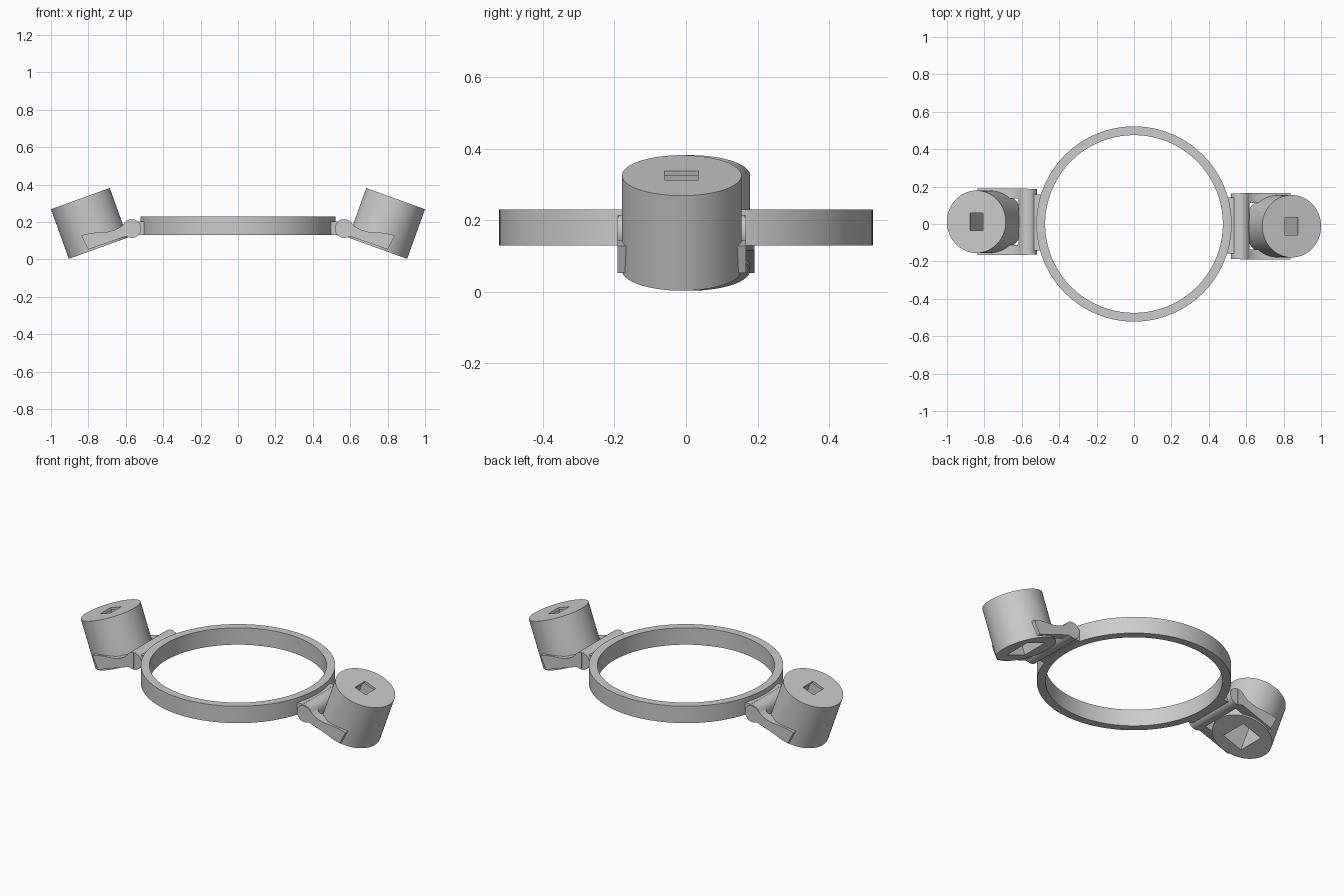
import bpy, bmesh, math
from mathutils import Matrix, Vector

if "Cube" in bpy.data.objects:
    bpy.data.objects.remove(bpy.data.objects["Cube"])

grey = bpy.data.materials.new("light_grey")
grey.diffuse_color = (0.6, 0.6, 0.6, 1)
grey.use_nodes = True
grey.node_tree.nodes["Principled BSDF"].inputs["Base Color"].default_value = grey.diffuse_color

TILT = math.radians(19.8)
OFF = -0.012                       # pods sit slightly off the centre line
POD_AT = Matrix.Translation((0.795, OFF, 0.1925)) @ Matrix.Rotation(TILT, 4, 'Y')
R, H = 0.167, 0.282


def make(name, bm, matrix=Matrix()):
    bm.transform(matrix)
    bmesh.ops.recalc_face_normals(bm, faces=bm.faces)
    me = bpy.data.meshes.new(name)
    bm.to_mesh(me)
    bm.free()
    me.materials.append(grey)
    ob = bpy.data.objects.new(name, me)
    bpy.context.collection.objects.link(ob)
    return ob


def cylinder(name, r, h, matrix, n=64):
    bm = bmesh.new()
    bmesh.ops.create_cone(bm, cap_ends=True, segments=n, radius1=r, radius2=r, depth=h)
    return make(name, bm, matrix)


def box(name, size, centre, matrix=Matrix()):
    bm = bmesh.new()
    bmesh.ops.create_cube(bm, size=1)
    bmesh.ops.scale(bm, vec=size, verts=bm.verts)
    bmesh.ops.translate(bm, vec=centre, verts=bm.verts)
    return make(name, bm, matrix)


def prism(name, pts, y0, y1):
    bm = bmesh.new()
    face = bm.faces.new([bm.verts.new((x, y0, z)) for x, z in pts])
    ext = bmesh.ops.extrude_face_region(bm, geom=[face])
    verts = [v for v in ext["geom"] if isinstance(v, bmesh.types.BMVert)]
    bmesh.ops.translate(bm, vec=(0, y1 - y0, 0), verts=verts)
    return make(name, bm)


def cut(ob, cutter):
    mod = ob.modifiers.new("cut", 'BOOLEAN')
    mod.operation, mod.solver, mod.object = 'DIFFERENCE', 'EXACT', cutter
    dg = bpy.context.evaluated_depsgraph_get()
    me = bpy.data.meshes.new_from_object(ob.evaluated_get(dg))
    ob.modifiers.clear()
    ob.data = me
    bpy.data.objects.remove(cutter)


# Central ring: rectangular section spun round z
bm = bmesh.new()
section = [bm.verts.new((x, 0, z)) for x, z in
           [(0.475, 0.13), (0.522, 0.13), (0.522, 0.23), (0.475, 0.23)]]
edges = [bm.edges.new((section[i], section[(i + 1) % 4])) for i in range(4)]
bmesh.ops.spin(bm, geom=section + edges, cent=(0, 0, 0), axis=(0, 0, 1),
               angle=math.tau, steps=128)
bmesh.ops.remove_doubles(bm, verts=bm.verts, dist=1e-4)
ring = make("ring", bm)

# Pod: tilted cylinder, open pocket below, thin roof with a small window
pod = cylinder("pod", R, H, POD_AT, 96)
cut(pod, box("pocket_cutter", (0.13, 0.165, H), (0, 0, -0.014), POD_AT))
cut(pod, box("window_cutter", (0.075, 0.095, 0.1), (0, 0, H / 2), POD_AT))

# Hinge barrel and the mount joining it to the ring
barrel = cylinder("hinge_barrel", 0.05, 0.352,
                  Matrix.Translation((0.568, OFF, 0.165)) @ Matrix.Rotation(math.pi / 2, 4, 'X'))
mount = box("hinge_mount", (0.05, 0.30, 0.07), (0.513, OFF + 0.005, 0.167))
cut(mount, cylinder("mount_cutter", 0.495, 0.5, Matrix.Translation((0, 0, 0.15)), 128))

# Two side arms with a wavy top edge
arm_profile = [(0.568, 0.213), (0.595, 0.206), (0.61, 0.19), (0.63, 0.172), (0.66, 0.158),
               (0.70, 0.147), (0.75, 0.145), (0.80, 0.138), (0.838, 0.128),
               (0.80, 0.053), (0.60, 0.123), (0.568, 0.117)]
arms = [prism(n, arm_profile, OFF + s * 0.125, OFF + s * 0.179)
        for n, s in (("front_arm", -1), ("back_arm", 1))]
for a in arms:   # keep the arms out of the pod pocket
    cut(a, cylinder("arm_cutter", R - 0.01, 1, POD_AT, 96))

right = [pod, barrel, mount] + arms
# The left side is the right side turned half way round
left = []
for ob in right:
    c = ob.copy()
    c.data = ob.data.copy()
    c.data.transform(Matrix.Rotation(math.pi, 4, 'Z'))
    c.name = "left_" + ob.name
    ob.name = "right_" + ob.name
    bpy.context.collection.objects.link(c)
    left.append(c)

bpy.ops.object.select_all(action='DESELECT')
for ob in [ring] + right + left:
    ob.select_set(True)
bpy.context.view_layer.objects.active = ring
bpy.ops.object.shade_smooth_by_angle(angle=math.radians(30))
